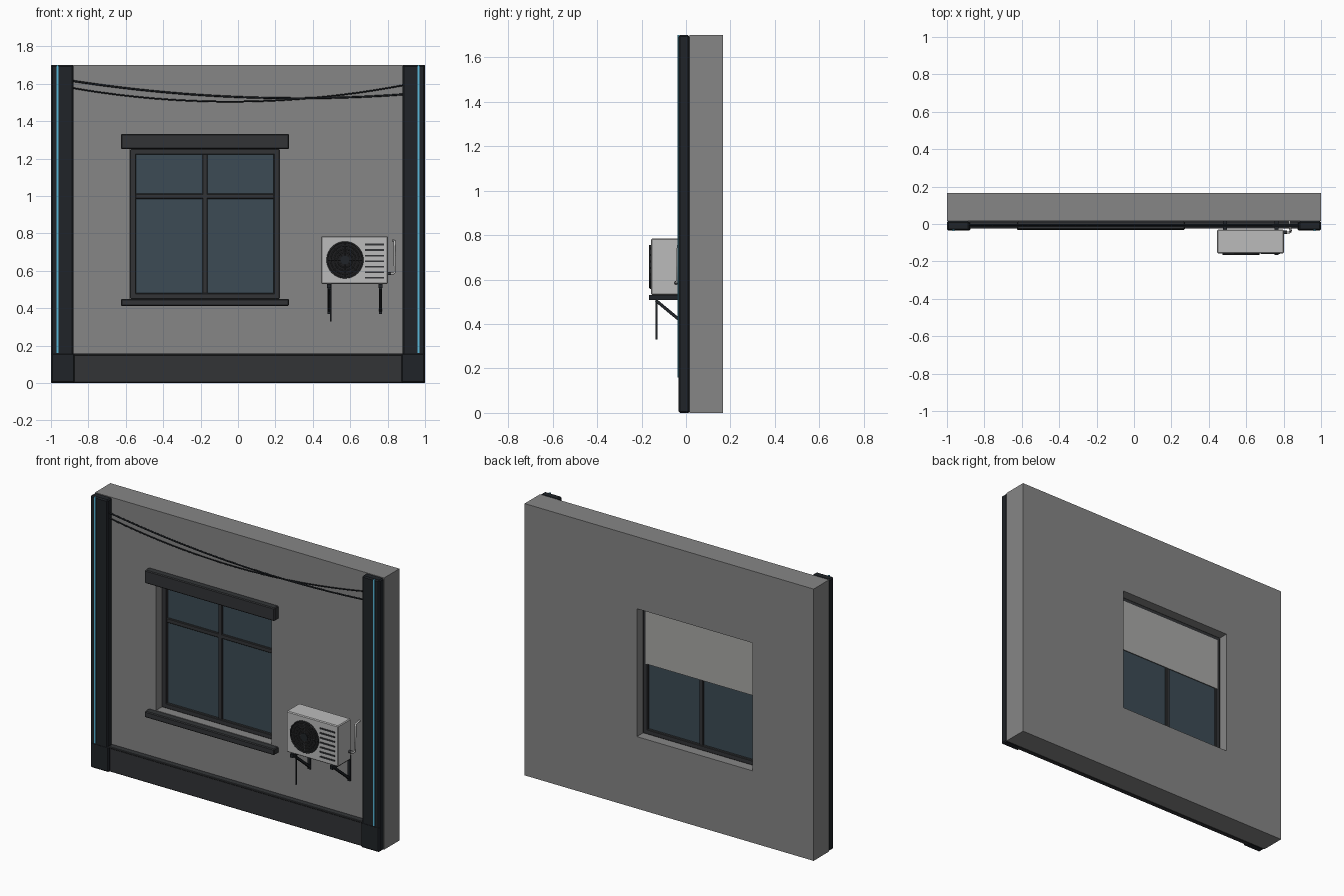
import bpy, math
from mathutils import Vector

if "Cube" in bpy.data.objects:
    bpy.data.objects.remove(bpy.data.objects["Cube"])


def material(name, rgb):
    m = bpy.data.materials.new(name)
    m.diffuse_color = (*rgb, 1)
    m.use_nodes = True
    m.node_tree.nodes["Principled BSDF"].inputs["Base Color"].default_value = m.diffuse_color
    return m


WALL = material("concrete", (0.24, 0.24, 0.24))
DARK = material("dark_metal", (0.014, 0.017, 0.021))
TRIM = material("charcoal_trim", (0.032, 0.034, 0.037))
GLASS = material("window_glass", (0.045, 0.07, 0.09))
CYAN = material("cyan_light", (0.1, 0.48, 0.7))
LIGHT = material("pale_casing", (0.5, 0.5, 0.5))
BLIND = material("blind_fabric", (0.4, 0.4, 0.39))
BLACK = material("black_plastic", (0.012, 0.012, 0.013))


def finish(o, name, mat):
    o.name = name
    o.data.materials.append(mat)
    return o


def box(name, x, y, z, mat, bevel=0):
    """Box given by its (min, max) range on each axis."""
    bpy.ops.mesh.primitive_cube_add(size=1)
    o = bpy.context.object
    for v in o.data.vertices:
        v.co = [r[0] + (c + 0.5) * (r[1] - r[0]) for r, c in zip((x, y, z), v.co)]
    if bevel:
        b = o.modifiers.new("bevel", 'BEVEL')
        b.width, b.segments = bevel, 1
    return finish(o, name, mat)


def tube(name, points, radius, mat):
    cu = bpy.data.curves.new(name, 'CURVE')
    cu.dimensions = '3D'
    cu.bevel_depth, cu.bevel_resolution = radius, 2
    cu.use_fill_caps = True
    s = cu.splines.new('POLY')
    s.points.add(len(points) - 1)
    for p, co in zip(s.points, points):
        p.co = (*co, 1)
    o = bpy.data.objects.new(name, cu)
    bpy.context.collection.objects.link(o)
    return finish(o, name, mat)


def disc(name, x, y, z, radius, depth, mat):
    bpy.ops.mesh.primitive_cylinder_add(vertices=40, radius=radius, depth=depth,
                                        location=(x, y, z), rotation=(math.pi / 2, 0, 0))
    o = finish(bpy.context.object, name, mat)
    bpy.ops.object.shade_smooth_by_angle()
    return o


FACE = 0.015          # front face of the wall
X0, X1, Z0, Z1 = -0.577, 0.223, 0.45, 1.25   # window opening

# Wall with the window opening cut through
wall = box("wall", (-1, 1), (FACE, 0.167), (0, 1.7), WALL)
cutter = box("opening_cutter", (X0, X1), (-0.1, 0.3), (Z0, Z1), WALL)
cutter.hide_render = True
mod = wall.modifiers.new("opening", 'BOOLEAN')
mod.object, mod.solver = cutter, 'EXACT'
bpy.context.view_layer.objects.active = wall
bpy.ops.object.modifier_apply(modifier=mod.name)
bpy.data.objects.remove(cutter)

# Plinth and its thin cap
box("plinth", (-0.9, 0.9), (-0.02, FACE), (0, 0.15), TRIM, 0.004)
box("plinth_cap", (-0.9, 0.9), (-0.024, FACE), (0.147, 0.158), TRIM, 0.003)

# Corner pillars with light strips
for s, side in ((-1, "left"), (1, "right")):
    box(side + "_pillar", sorted((s * 0.88, s)), (-0.033, FACE), (0, 1.7), DARK, 0.007)
    box(side + "_pillar_base", sorted((s * 0.873, s)), (-0.034, FACE), (0, 0.16), DARK, 0.007)
    box(side + "_light_strip", sorted((s * 0.96, s * 0.971)), (-0.038, -0.03), (0.16, 1.7), CYAN)

# Lintel and sill
box("lintel", (-0.626, 0.272), (-0.03, FACE), (Z1, 1.332), TRIM, 0.005)
box("sill", (-0.626, 0.272), (-0.032, FACE), (0.412, Z0), TRIM, 0.005)

# Recessed window frame, bars, glass and blind
FY = (0.07, 0.108)
for name, x in (("left", (X0, X0 + 0.032)), ("right", (X1 - 0.032, X1))):
    box("frame_" + name, x, FY, (Z0, Z1), TRIM, 0.003)
box("frame_top", (X0, X1), FY, (1.222, Z1), TRIM, 0.003)
box("frame_bottom", (X0, X1), FY, (Z0, 0.48), TRIM, 0.003)
box("mullion", (-0.19, -0.164), (0.074, 0.104), (0.47, 1.23), TRIM, 0.003)
box("transom", (-0.55, 0.196), (0.075, 0.1), (0.985, 1.012), TRIM, 0.003)
box("glass", (X0 + 0.02, X1 - 0.02), (0.086, 0.092), (0.46, 1.24), GLASS)
box("blind", (X0 + 0.022, X1 - 0.022), (0.106, 0.111), (0.89, 1.225), BLIND)

# Air conditioner casing
box("ac_casing", (0.444, 0.802), (-0.157, -0.03), (0.53, 0.785), LIGHT, 0.005)

# Round fan grille: dark well, rings, spokes and hub
FX, FZ = 0.572, 0.658
disc("fan_well", FX, -0.157, FZ, 0.098, 0.006, BLACK)
for i, r in enumerate((0.095, 0.076, 0.057, 0.04)):
    bpy.ops.mesh.primitive_torus_add(major_radius=r, minor_radius=0.004 if i == 0 else 0.0025,
                                     major_segments=40, minor_segments=8,
                                     location=(FX, -0.162, FZ), rotation=(math.pi / 2, 0, 0))
    finish(bpy.context.object, f"fan_ring_{i}", TRIM)
    bpy.ops.object.shade_smooth()
for i in range(4):
    a = i * math.pi / 4
    d = Vector((math.cos(a), 0, math.sin(a))) * 0.093
    c = Vector((FX, -0.161, FZ))
    tube(f"fan_spoke_{i}", [c - d, c + d], 0.002, TRIM)
disc("fan_hub", FX, -0.161, FZ, 0.024, 0.008, DARK)

# Side louvres
for i in range(7):
    z = 0.563 + i * 0.0295
    box(f"louvre_{i}", (0.678, 0.78), (-0.161, -0.153), (z - 0.0045, z + 0.0045), TRIM)

# Mounting brackets with diagonal struts
for i, x in enumerate((0.487, 0.762)):
    box(f"bracket_arm_{i}", (x - 0.01, x + 0.01), (-0.167, FACE), (0.508, 0.53), DARK)
    box(f"bracket_plate_{i}", (x - 0.009, x + 0.009), (0.005, FACE), (0.37, 0.52), DARK)
    strut = box(f"bracket_strut_{i}", (-0.007, 0.007), (-0.093, 0.093), (-0.007, 0.007), DARK)
    strut.location = (x, -0.063, 0.446)
    strut.rotation_euler = (math.atan2(-0.12, 0.145), 0, 0)

# Drain hose and refrigerant pipe
tube("drain_hose", [(0.496, -0.133, 0.54), (0.496, -0.133, 0.33)], 0.005, DARK)
tube("coolant_pipe", [(0.79, -0.045, 0.585), (0.83, -0.045, 0.585), (0.838, -0.04, 0.592),
                      (0.838, -0.036, 0.75), (0.836, -0.03, 0.76), (0.83, 0.02, 0.762)],
     0.006, LIGHT)
tube("pipe_valve", [(0.79, -0.045, 0.585), (0.818, -0.045, 0.585)], 0.009, TRIM)


# Sagging cables between the pillars
def cable(name, za, zb, sag, y, r):
    n = 28
    tube(name, [(-0.885 + 1.77 * t, y, za + (zb - za) * t - sag * 4 * t * (1 - t))
                for t in (k / n for k in range(n + 1))], r, DARK)


cable("upper_cable", 1.615, 1.543, 0.05, -0.012, 0.005)
cable("lower_cable", 1.577, 1.592, 0.08, -0.004, 0.004)
